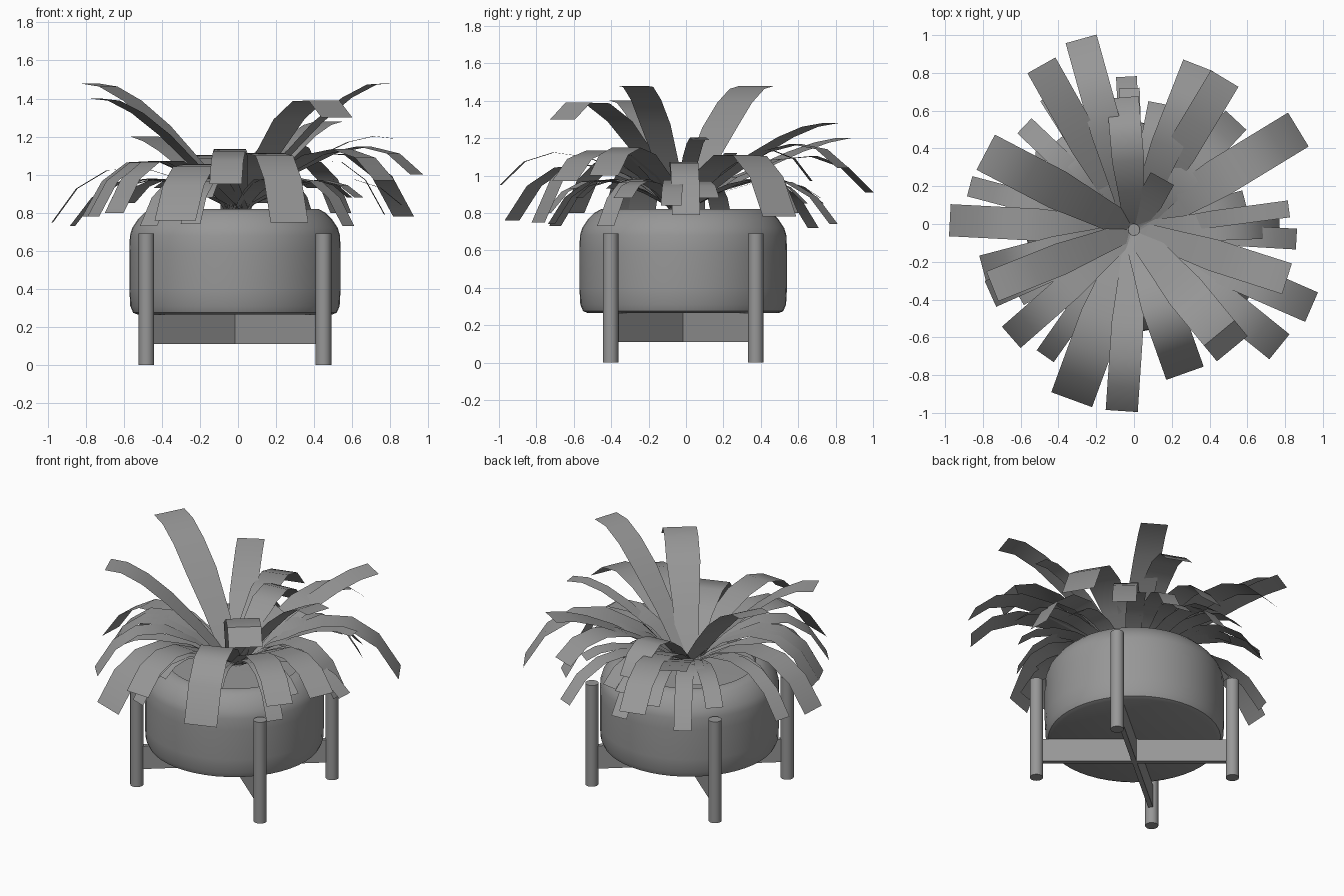
import bpy, bmesh, math
from mathutils import Vector

cube = bpy.data.objects.get("Cube")
if cube:
    bpy.data.objects.remove(cube, do_unlink=True)

GREY = (0.31, 0.31, 0.31, 1)
grey = bpy.data.materials.new("mid_grey")
grey.use_nodes = True
grey.diffuse_color = GREY
grey.node_tree.nodes["Principled BSDF"].inputs["Base Color"].default_value = GREY

# Centre of the pot and stand, and the leg spacing
CENTRE_X, CENTRE_Y = -0.016, -0.015
LEG_X, LEG_Y = 0.465, 0.388


def finish(name, bm):
    """Turn the bmesh into a smooth-shaded grey object."""
    bmesh.ops.recalc_face_normals(bm, faces=bm.faces)
    mesh = bpy.data.meshes.new(name)
    bm.to_mesh(mesh)
    bm.free()
    mesh.materials.append(grey)
    obj = bpy.data.objects.new(name, mesh)
    bpy.context.collection.objects.link(obj)
    bpy.ops.object.select_all(action='DESELECT')
    obj.select_set(True)
    bpy.context.view_layer.objects.active = obj
    bpy.ops.object.shade_smooth_by_angle(angle=math.radians(40))
    return obj


def lathe(name, profile):
    """Spin a radius and height profile around the pot axis."""
    bm = bmesh.new()
    verts = [bm.verts.new((radius, 0, height)) for radius, height in profile]
    edges = [bm.edges.new(pair) for pair in zip(verts, verts[1:])]
    bmesh.ops.spin(bm, geom=verts + edges, cent=(0, 0, 0), axis=(0, 0, 1),
                   angle=math.tau, steps=48)
    bmesh.ops.remove_doubles(bm, verts=bm.verts, dist=0.0005)
    finish(name, bm).location = (CENTRE_X, CENTRE_Y, 0)


# Straight-sided pot with a sloping shoulder and short inner lip, and the soil
lathe("pot", [(0, .265), (.51, .265), (.535, .275), (.55, .31), (.555, .4),
              (.555, .6), (.552, .68), (.54, .72), (.51, .765), (.475, .8),
              (.44, .82), (.41, .82), (.41, .77)])
lathe("soil", [(0, .79), (.412, .785)])

# Four round legs
for x_sign, side in ((1, "left"), (-1, "right")):
    for y_sign, end in ((-1, "front"), (1, "back")):
        bm = bmesh.new()
        bmesh.ops.create_cone(bm, cap_ends=True, segments=24, radius1=0.041,
                              radius2=0.041, depth=0.69)
        leg = finish(f"{end}_{side}_leg", bm)
        leg.location = (CENTRE_X + x_sign * LEG_X, CENTRE_Y + y_sign * LEG_Y, 0.345)

# Two crossed rails between opposite legs
for turn, name in ((1, "first_cross_rail"), (-1, "second_cross_rail")):
    bm = bmesh.new()
    bmesh.ops.create_cube(bm, size=1)
    bmesh.ops.scale(bm, verts=bm.verts, vec=(2 * math.hypot(LEG_X, LEG_Y), 0.03, 0.155))
    rail = finish(name, bm)
    rail.location = (CENTRE_X, CENTRE_Y, 0.1875)
    rail.rotation_euler.z = turn * math.atan2(LEG_Y, LEG_X)


def leaf(name, tip, width, arch, segments=5):
    """Strap leaf that passes the arch height on its way to the tip."""
    tip = Vector(tip)
    root = Vector((0, -0.03, 0.82))
    direction = (tip - root) * Vector((1, 1, 0))
    direction.normalize()
    side = Vector((-direction.y, direction.x, 0))
    start = root + direction * 0.03
    control = start.lerp(tip, 0.7)
    control.z = 2 * arch - (start.z + tip.z) / 2
    bm = bmesh.new()
    previous = None
    for i in range(segments + 1):
        t = i / segments
        middle = start.lerp(control, t).lerp(control.lerp(tip, t), t)
        half = side * width / 2 * min(1, 0.6 + t)
        pair = [bm.verts.new(middle - half), bm.verts.new(middle + half)]
        if previous:
            bm.faces.new((previous[0], pair[0], pair[1], previous[1]))
        previous = pair
    finish(name, bm)


def leaf_group(kind, width, arch_rule, tips):
    """Leaves of one width whose arch follows from the tip height."""
    for number, tip in enumerate(tips, 1):
        leaf(f"{kind}_{number}", tip, width, arch_rule(tip[2]))


# Tall leaves keep climbing towards the tip
leaf_group("tall_leaf", 0.17, lambda height: height * 0.91, [
    (.81, -.29, 1.48), (-.75, -.33, 1.4), (.48, .77, 1.28), (-.49, .84, 1.2)])
leaf("wide_tall_leaf", (-.785, .38, 1.48), 0.21, 1.33)
leaf("front_tall_leaf", (.52, -.66, 1.3), 0.21, 1.35)
leaf("slim_tall_leaf", (.82, .08, 1.19), 0.09, 1.14)

# Broad leaves rise and then droop
leaf_group("broad_leaf", 0.21, lambda height: 1.12, [
    (.87, .5, .78), (.27, -.79, .75)])
leaf("front_broad_leaf", (-.33, -.93, .76), 0.23, 1.06)
leaf_group("arching_leaf", 0.17, lambda height: 0.74 + height * 0.4, [
    (-.28, .98, .91), (.34, .84, 1.04), (.94, -.44, 1), (.77, -.65, .97),
    (-.065, -.99, .95), (-.975, .02, .75), (-.06, .67, .97)])

# Low leaves hang over the pot rim
leaf_group("low_leaf", 0.15, lambda height: 1.08, [
    (-.65, -.6, .8), (-.76, -.37, .78), (-.8, -.24, .78), (.54, .55, .8),
    (.77, 0, .79)])
leaf_group("narrow_leaf", 0.11, lambda height: 0.98, [
    (.86, -.08, .84), (-.47, -.7, .73), (-.87, .2, .73), (-.58, .52, .85),
    (-.04, .78, .74), (.13, .64, .85), (.26, -.74, .8), (.58, -.43, .73),
    (-.25, -.72, .74), (-.45, .68, .72), (.36, .79, .74), (-.24, .72, .85)])

# Ring of shorter leaves that fills the layer beneath
RING_COUNT = 9
for number in range(RING_COUNT):
    angle = math.tau * (number + 0.3) / RING_COUNT
    reach = 0.6 + 0.06 * (number % 3)
    tip = (reach * math.cos(angle), reach * math.sin(angle), 0.88 + 0.05 * (number % 2))
    leaf(f"inner_leaf_{number + 1}", tip, 0.11, 0.97)

# Short upright leaf at the heart of the plant
leaf("heart_leaf", (.15, .24, 1.12), 0.14, 0.99)
